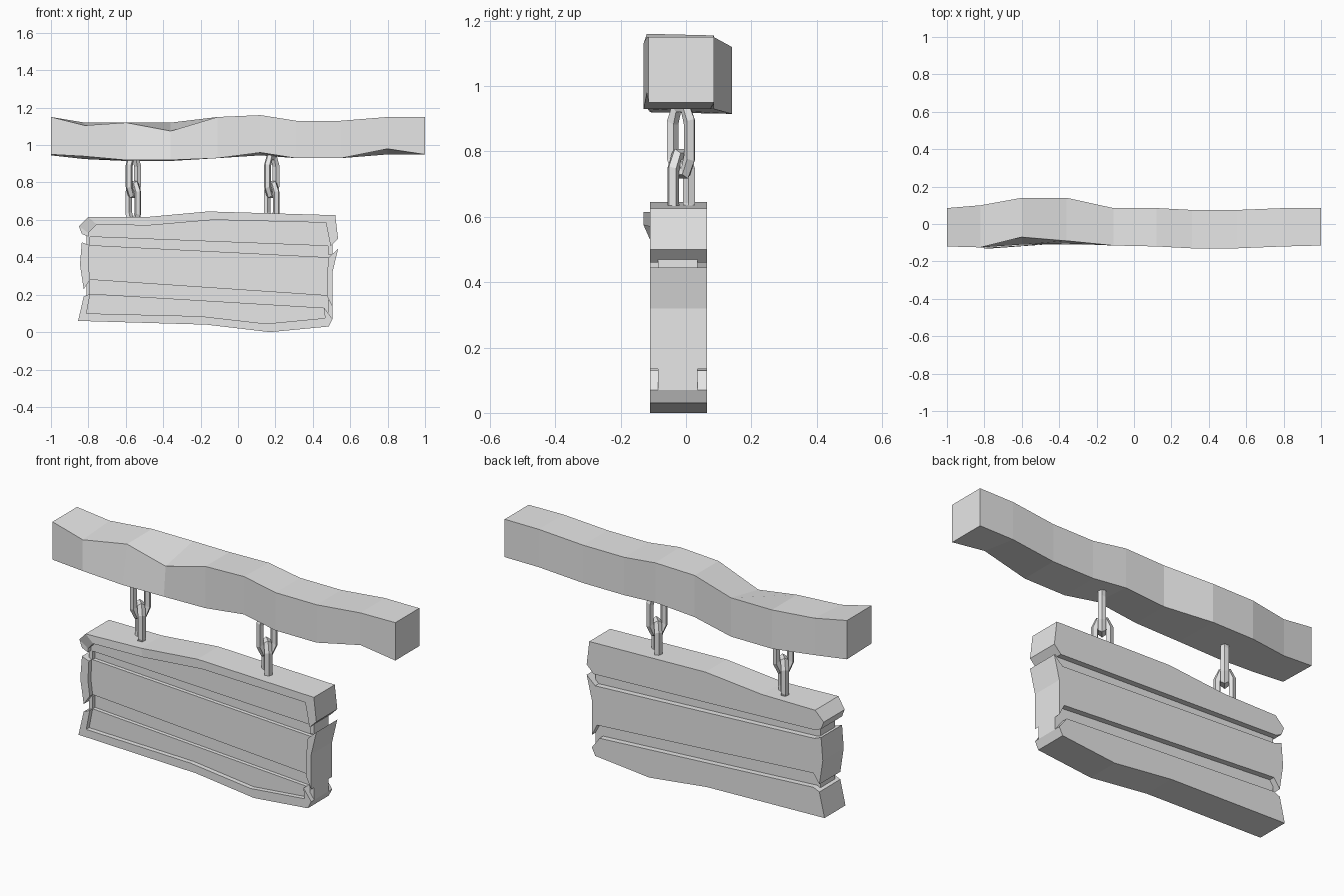
import bpy, bmesh, math
from mathutils import Matrix

cube = bpy.data.objects.get("Cube")
if cube:
    bpy.data.objects.remove(cube)

grey = bpy.data.materials.new("plain_grey")
grey.use_nodes = True
grey.diffuse_color = (0.8, 0.8, 0.8, 1)
grey.node_tree.nodes["Principled BSDF"].inputs["Base Color"].default_value = (0.8, 0.8, 0.8, 1)


def finish(name, bm):
    bmesh.ops.recalc_face_normals(bm, faces=bm.faces)
    mesh = bpy.data.meshes.new(name)
    bm.to_mesh(mesh)
    bm.free()
    mesh.materials.append(grey)
    obj = bpy.data.objects.new(name, mesh)
    bpy.context.collection.objects.link(obj)
    return obj


def loft(name, rings, closed=False):
    """Skin a row of matching cross-sections."""
    bm = bmesh.new()
    rows = [[bm.verts.new(p) for p in ring] for ring in rings]
    n = len(rows[0])
    pairs = list(zip(rows, rows[1:] + rows[:1])) if closed else list(zip(rows, rows[1:]))
    for a, b in pairs:
        for i in range(n):
            j = (i + 1) % n
            bm.faces.new((a[i], a[j], b[j], b[i]))
    if not closed:
        bm.faces.new(rows[0])
        bm.faces.new(rows[-1])
    return finish(name, bm)


def slab(name, outline, front, back):
    """Extrude an x-z outline through the thickness."""
    return loft(name, [[(x, y, z) for x, z in outline] for y in (front, back)])


def rim(name, outer, inner, front, back, bulge=()):
    """Raised border between two matching paths; bulged stations push forward."""
    rings = []
    for i, ((ox, oz), (ix, iz)) in enumerate(zip(outer, inner)):
        f = front - (0.02 if i in bulge else 0)
        rings.append([(ox, f, oz), (ix, f, iz), (ix, back, iz), (ox, back, oz)])
    return loft(name, rings)


# Crooked hanging beam: x, front y, back y, front top, back top, front bottom, back bottom
stations = [
    (-1, -.12, .085, 1.15, 1.15, .95, .945),
    (-.82, -.125, .1, 1.105, 1.12, .94, .925),
    (-.6, -.11, .14, 1.12, 1.12, .92, .915),
    (-.36, -.105, .14, 1.075, 1.12, .92, .915),
    (-.11, -.115, .085, 1.15, 1.15, .93, .93),
    (.12, -.12, .085, 1.16, 1.155, .96, .945),
    (.31, -.13, .075, 1.13, 1.13, .93, .93),
    (.55, -.13, .075, 1.13, 1.13, .93, .93),
    (.8, -.12, .085, 1.15, 1.15, .98, .95),
    (1, -.115, .085, 1.15, 1.15, .95, .95),
]
rings = []
for x, f, b, ft, bt, fb, bb in stations:
    lean = .04 if x == -.6 else .015 if x == -.36 else 0
    rings.append([(x, f, fb), (x, f + lean, ft), (x, b, bt), (x, b, bb)])
loft("beam", rings)

# Outer and inner edges of the three planks
FRONT, PANEL, GROOVE, BACK = -.11, -.085, -.065, .065
top_out = [(-.835, .525), (-.85, .565), (-.8, .615), (-.49, .615), (-.16, .645), (.52, .625), (.535, .5)]
top_in = [(-.8, .51), (-.8, .53), (-.755, .575), (-.48, .57), (-.13, .6), (.47, .585), (.495, .46)]
left_out = [(-.835, .48), (-.845, .36), (-.825, .23)]
left_in = [(-.795, .465), (-.8, .36), (-.79, .28)]
right_out = [(.535, .445), (.505, .32), (.505, .135)]
right_in = [(.485, .4), (.475, .3), (.475, .195)]
low_out = [(-.825, .19), (-.855, .06), (-.17, .04), (.17, 0), (.485, .03), (.505, .07)]
low_in = [(-.79, .205), (-.81, .1), (-.2, .085), (.15, .045), (.465, .075), (.46, .13)]

# Planks up to the recessed panel level
slab("top_plank", top_out + [top_in[-1], top_in[0]], PANEL, BACK)
slab("middle_plank", left_out + [left_in[-1], right_in[-1]] + right_out[::-1]
     + [right_in[0], left_in[0]], PANEL, BACK)
slab("bottom_plank", low_out + [low_in[-1], low_in[0]], PANEL, BACK)

# Raised border on the front
rim("top_border", top_out, top_in, FRONT, PANEL, bulge=(2,))
rim("left_border", left_out, left_in, FRONT, PANEL)
rim("right_border", right_out, right_in, FRONT, PANEL)
rim("bottom_border", low_out, low_in, FRONT, PANEL)

# Thinner strips joining the planks behind the grooves
slab("upper_groove_strip", [(-.81, .54), (.505, .515), (.505, .39), (-.81, .44)], GROOVE, .035)
slab("lower_groove_strip", [(-.8, .3), (.485, .21), (.485, .06), (-.8, .18)], GROOVE, .035)
# Strip ends nearly reach the front face inside the border
for side, x0, x1, heights in (("left", -.81, -.79, (.5, .22)), ("right", .48, .505, (.465, .12))):
    for level, z in zip(("upper", "lower"), heights):
        slab(f"{side}_{level}_strip_end",
             [(x0, z - .05), (x1, z - .05), (x1, z + .05), (x0, z + .05)], PANEL, .035)


# Faceted chain links
def link(name, x, z, angle):
    path = [(-.035, -.055), (-.035, .055), (-.018, .1), (.018, .1),
            (.035, .055), (.035, -.055), (.018, -.1), (-.018, -.1)]
    rings = []
    for px, pz in path:
        r = math.hypot(px, pz * .35)
        ux, uz = px / r, pz * .35 / r
        ring = []
        for k in range(5):
            a = math.tau * k / 5
            c, s = .02 * math.cos(a), .02 * math.sin(a)
            ring.append((px + ux * c, s, pz + uz * c))
        rings.append(ring)
    obj = loft(name, rings, closed=True)
    obj.data.transform(Matrix.Translation((x, -.015, z)) @ Matrix.Rotation(math.radians(angle), 4, 'Z'))


for side, x in (("left", -.56), ("right", .18)):
    link(f"{side}_upper_link", x, .835, 50)
    link(f"{side}_lower_link", x, .69, -45)
